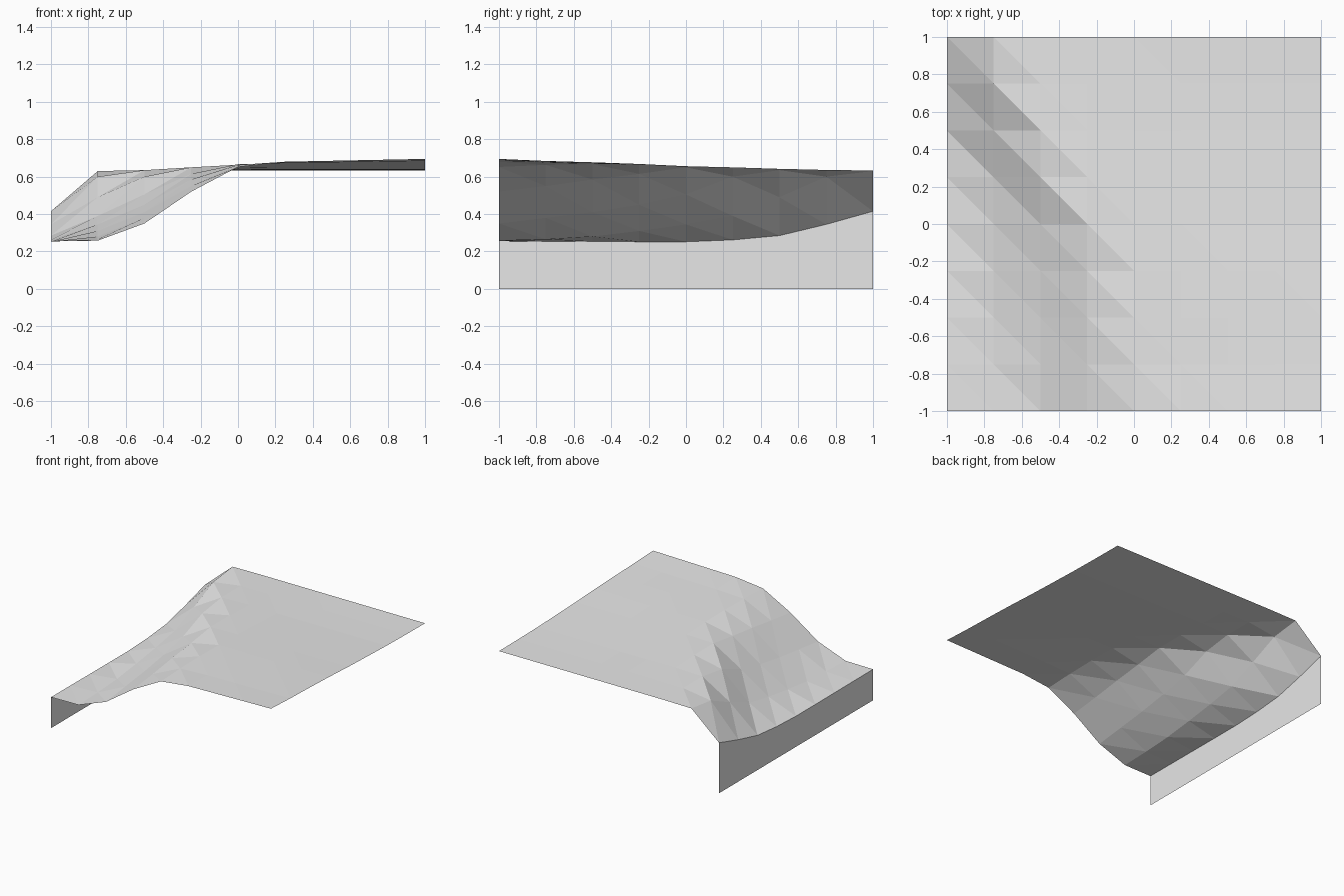
import bpy
import bmesh

CELLS = 8
SIZE = 2.0
STEP = SIZE / CELLS

# Remove the default cube
cube = bpy.data.objects.get("Cube")
if cube:
    bpy.data.objects.remove(cube, do_unlink=True)

# One plain grey for the whole tile
grey = bpy.data.materials.new("plain_grey")
grey.use_nodes = True
colour = (0.8, 0.8, 0.8, 1.0)
grey.diffuse_color = colour
grey.node_tree.nodes["Principled BSDF"].inputs["Base Color"].default_value = colour

# Height profiles from front to back: low edge, then across the slope
slope_profiles = [
    (.255, .254, .253, .252, .252, .262, .285, .345, .415),
    (.258, .265, .28, .31, .345, .39, .49, .6, .63),
    (.35, .38, .41, .45, .505, .6, .635, .635, .633),
    (.52, .55, .585, .615, .65, .65, .642, .636, .633),
    (.652, .663, .667, .664, .656, .648, .64, .636, .633),
]
# Height profile of the plateau's outer edge
plateau_edge = (.695, .684, .677, .668, .656, .647, .639, .635, .633)


def height(column, row):
    """Ground height: sculpted slope, then a plateau easing up to its edge."""
    if column < len(slope_profiles):
        return slope_profiles[column][row]
    x = column * STEP - SIZE / 2
    front = max(0, 1 - 2 * row / CELLS)
    return plateau_edge[row] - 0.02 * (1 - x) * front


def make_object(name, bm):
    mesh = bpy.data.meshes.new(name)
    bm.to_mesh(mesh)
    bm.free()
    mesh.materials.append(grey)
    obj = bpy.data.objects.new(name, mesh)
    bpy.context.collection.objects.link(obj)
    return obj


def position(column, row):
    return (column * STEP - SIZE / 2, row * STEP - SIZE / 2, height(column, row))


# Terrain surface: triangulated grid with all diagonals running the same way
bm = bmesh.new()
grid = [[bm.verts.new(position(c, r)) for r in range(CELLS + 1)]
        for c in range(CELLS + 1)]
for c in range(CELLS):
    for r in range(CELLS):
        near_left, near_right = grid[c][r], grid[c + 1][r]
        far_left, far_right = grid[c][r + 1], grid[c + 1][r + 1]
        bm.faces.new((near_left, near_right, far_left))
        bm.faces.new((near_right, far_right, far_left))
make_object("terrain_surface", bm)

# Upright skirt below the low edge
bm = bmesh.new()
rim = [bm.verts.new(position(0, r)) for r in range(CELLS + 1)]
foot = [bm.verts.new((v.co.x, v.co.y, 0)) for v in rim]
for r in range(CELLS):
    bm.faces.new((rim[r], rim[r + 1], foot[r + 1], foot[r]))
make_object("edge_skirt", bm)
